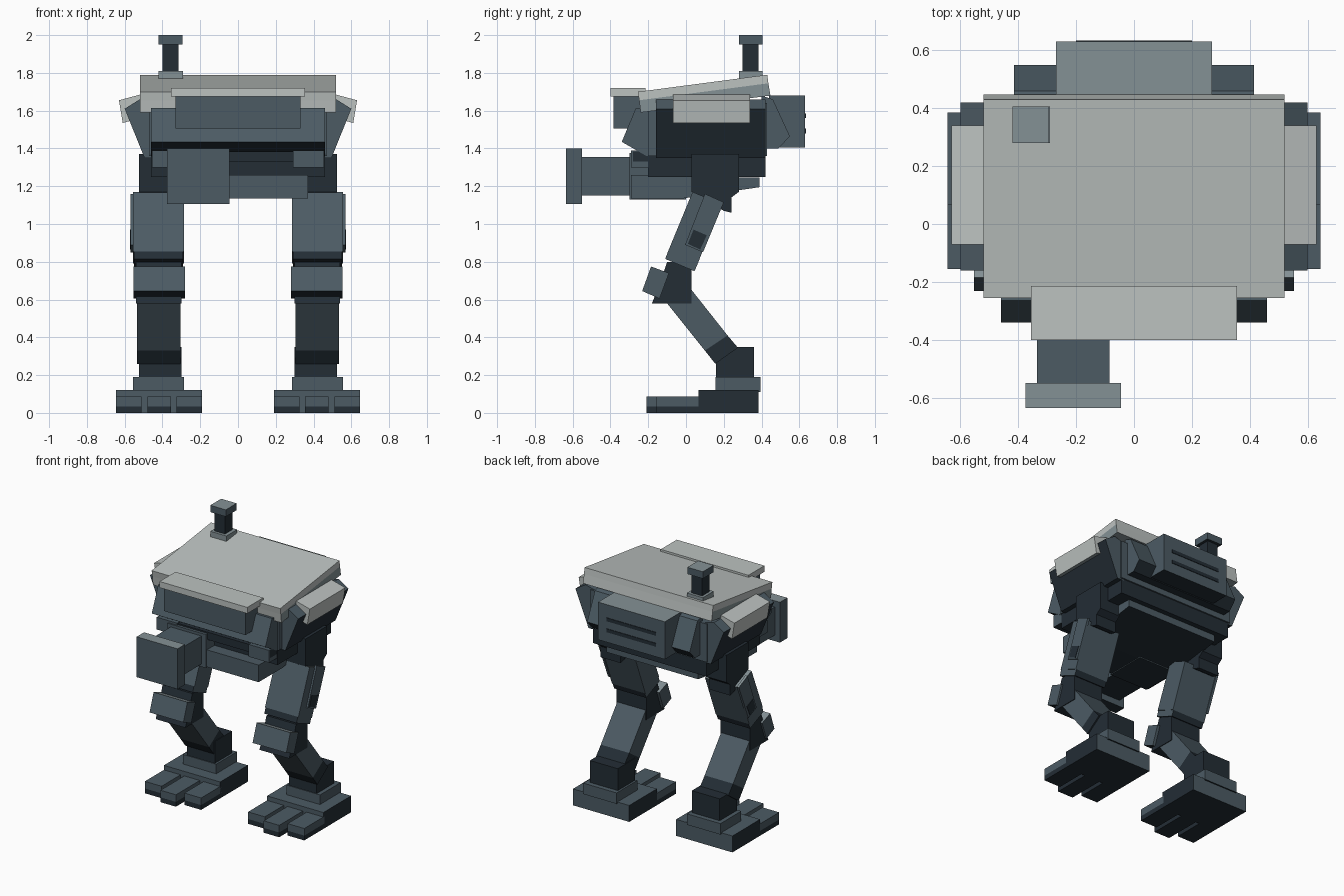
import bpy, bmesh

cube = bpy.data.objects.get("Cube")
if cube:
    bpy.data.objects.remove(cube)


def srgb(r, g, b):
    return tuple((c / 255 / 12.92 if c < 11 else ((c / 255 + 0.055) / 1.055) ** 2.4)
                 for c in (r, g, b)) + (1,)


def material(name, colour):
    m = bpy.data.materials.new(name)
    m.use_nodes = True
    m.diffuse_color = colour
    bsdf = next(n for n in m.node_tree.nodes if n.type == 'BSDF_PRINCIPLED')
    bsdf.inputs["Base Color"].default_value = colour
    return m


MATS = [material("pale_armour", srgb(188, 194, 192)),
        material("mid_grey", srgb(132, 145, 149)),
        material("slate", srgb(76, 91, 100)),
        material("dark_slate", srgb(35, 45, 53))]
PALE, MID, SLATE, DARK = range(4)


def prism(name, profile, lo, hi, side=SLATE, top=None, bottom=None, ends=None,
          axis='X', mirror=False):
    """Extrude a profile along X (yz points) or Y (xz points); colour by direction."""
    for sign, tag in ((1, "_left"), (-1, "_right")) if mirror else ((1, ""),):
        bm = bmesh.new()
        rings = []
        for t in (lo, hi):
            pts = [(t, a, z) if axis == 'X' else (a, t, z) for a, z in profile]
            rings.append([bm.verts.new((sign * x, y, z)) for x, y, z in pts])
        n = len(profile)
        for ring in rings:
            bm.faces.new(ring)
        for i in range(n):
            j = (i + 1) % n
            bm.faces.new((rings[0][i], rings[0][j], rings[1][j], rings[1][i]))
        bmesh.ops.recalc_face_normals(bm, faces=bm.faces)
        bm.normal_update()
        for f in bm.faces:
            f.material_index = side
            along = f.normal.x if axis == 'X' else f.normal.y
            if abs(along) > 0.9 and ends is not None:
                f.material_index = ends
            elif f.normal.z > 0.6 and top is not None:
                f.material_index = top
            elif f.normal.z < -0.35 and bottom is not None:
                f.material_index = bottom
        mesh = bpy.data.meshes.new(name + tag)
        bm.to_mesh(mesh)
        bm.free()
        for m in MATS:
            mesh.materials.append(m)
        bpy.context.collection.objects.link(bpy.data.objects.new(name + tag, mesh))


def box(name, x, y, z, **kw):
    prism(name, [(y[0], z[0]), (y[1], z[0]), (y[1], z[1]), (y[0], z[1])], *x, **kw)


# Roof slab, paler along its upper edge
prism("roof", [(-.255, 1.70), (.43, 1.79), (.436, 1.745), (-.248, 1.655)], -.52, .52, side=PALE)
prism("roof_skirt", [(-.248, 1.655), (.436, 1.745), (.447, 1.68), (-.24, 1.59)], -.52, .52,
      side=PALE, ends=MID, bottom=MID)

# Hull
box("hull_core", (-.47, .47), (-.2, .43), (1.36, 1.64))
box("hull_base", (-.46, .46), (-.2, .42), (1.25, 1.36), side=DARK)
prism("side_panel", [(.44, 1.35), (.495, 1.35), (.6, 1.61), (.52, 1.66), (.44, 1.64)],
      -.16, .42, axis='Y', mirror=True, bottom=DARK)
prism("shoulder_pad", [(.5, 1.69), (.63, 1.655), (.61, 1.535), (.48, 1.57)],
      -.07, .34, axis='Y', mirror=True, side=PALE, bottom=MID)
prism("front_hull", [(-.34, 1.435), (-.265, 1.615), (-.1, 1.6), (-.1, 1.36), (-.21, 1.36)],
      -.46, .46, bottom=DARK)
box("front_bumper", (-.455, .455), (-.28, -.19), (1.33, 1.385), side=DARK)
box("bumper_end", (.29, .455), (-.29, -.2), (1.30, 1.39), mirror=True, bottom=DARK)
prism("belly", [(-.29, 1.135), (-.02, 1.135), (.39, 1.195), (.39, 1.245), (-.29, 1.26)],
      -.37, .37, bottom=DARK)

# Front visor
box("visor_block", (-.33, .33), (-.385, -.2), (1.505, 1.68), bottom=DARK)
box("visor_cap", (-.355, .355), (-.4, -.215), (1.675, 1.72), side=PALE, bottom=MID)

# Rear hull and backpack with two vents
prism("rear_hull", [(.4, 1.68), (.46, 1.66), (.55, 1.465), (.49, 1.4), (.4, 1.4)],
      -.415, .415, bottom=DARK)
box("backpack", (-.27, .27), (.44, .63), (1.405, 1.68), top=MID, bottom=DARK)
for i, z in enumerate((1.48, 1.56)):
    box(f"backpack_vent_{i + 1}", (-.2, .2), (.628, .634), (z, z + .025), side=DARK)

# Periscope
box("periscope_base", (-.42, -.29), (.28, .405), (1.75, 1.81), top=MID, side=MID)
box("periscope_stem", (-.4, -.315), (.3, .385), (1.8, 1.96), side=DARK)
box("periscope_head", (-.42, -.295), (.28, .405), (1.95, 2.0), top=MID, bottom=DARK)

# Cannon
box("cannon_mount", (-.36, -.05), (-.3, 0), (1.13, 1.375), bottom=DARK)
box("cannon_barrel", (-.335, -.085), (-.56, -.28), (1.15, 1.355), bottom=DARK)
box("cannon_muzzle", (-.375, -.045), (-.635, -.55), (1.105, 1.4), top=MID, bottom=DARK)

# Hips
prism("hip", [(.03, 1.17), (.03, 1.37), (.28, 1.37), (.28, 1.17), (.24, 1.14), (.24, 1.06),
              (.2, 1.07)], .36, .525, side=DARK, mirror=True)

# Legs
prism("thigh", [(.035, 1.17), (.187, 1.106), (.062, .79), (-.095, .855)], .285, .555,
      top=MID, mirror=True)
prism("thigh_end", [(-.095, .855), (.062, .79), (.045, .75), (-.11, .815)], .29, .55,
      side=DARK, ends=SLATE, mirror=True)
prism("thigh_plate", [(.1, 1.16), (.2, 1.115), (.09, .85), (-.005, .89)], .55, .568,
      top=MID, mirror=True)
prism("thigh_recess", [(.04, .97), (.11, .94), (.075, .865), (.01, .895)], .566, .571,
      side=DARK, mirror=True)
prism("knee_joint", [(-.18, .58), (.03, .58), (.03, .79), (-.1, .8), (-.14, .68)], .3, .54,
      side=DARK, mirror=True)
prism("knee_pad", [(-.185, .775), (-.09, .74), (-.14, .605), (-.232, .645)], .28, .553,
      top=MID, bottom=DARK, mirror=True)
prism("shin", [(-.1, .58), (.03, .65), (.22, .41), (.1, .33)], .305, .535, mirror=True)
prism("lower_shin", [(.1, .33), (.22, .41), (.275, .345), (.155, .26)], .305, .535,
      side=DARK, mirror=True)
box("ankle", (.3, .525), (.16, .36), (.18, .35), side=DARK, mirror=True)

# Feet
box("foot_plate", (.285, .555), (.155, .395), (.11, .19), bottom=DARK, mirror=True)
box("heel", (.19, .645), (.065, .385), (0, .12), ends=DARK, bottom=DARK, mirror=True)
for name, x0, x1, tip in (("inner", .19, .325, -.155), ("middle", .355, .48, -.21),
                          ("outer", .51, .645, -.155)):
    box(name + "_toe", (x0, x1), (tip, .08), (.035, .087), mirror=True)
    box(name + "_toe_sole", (x0, x1), (tip, .08), (0, .035), side=DARK, mirror=True)
